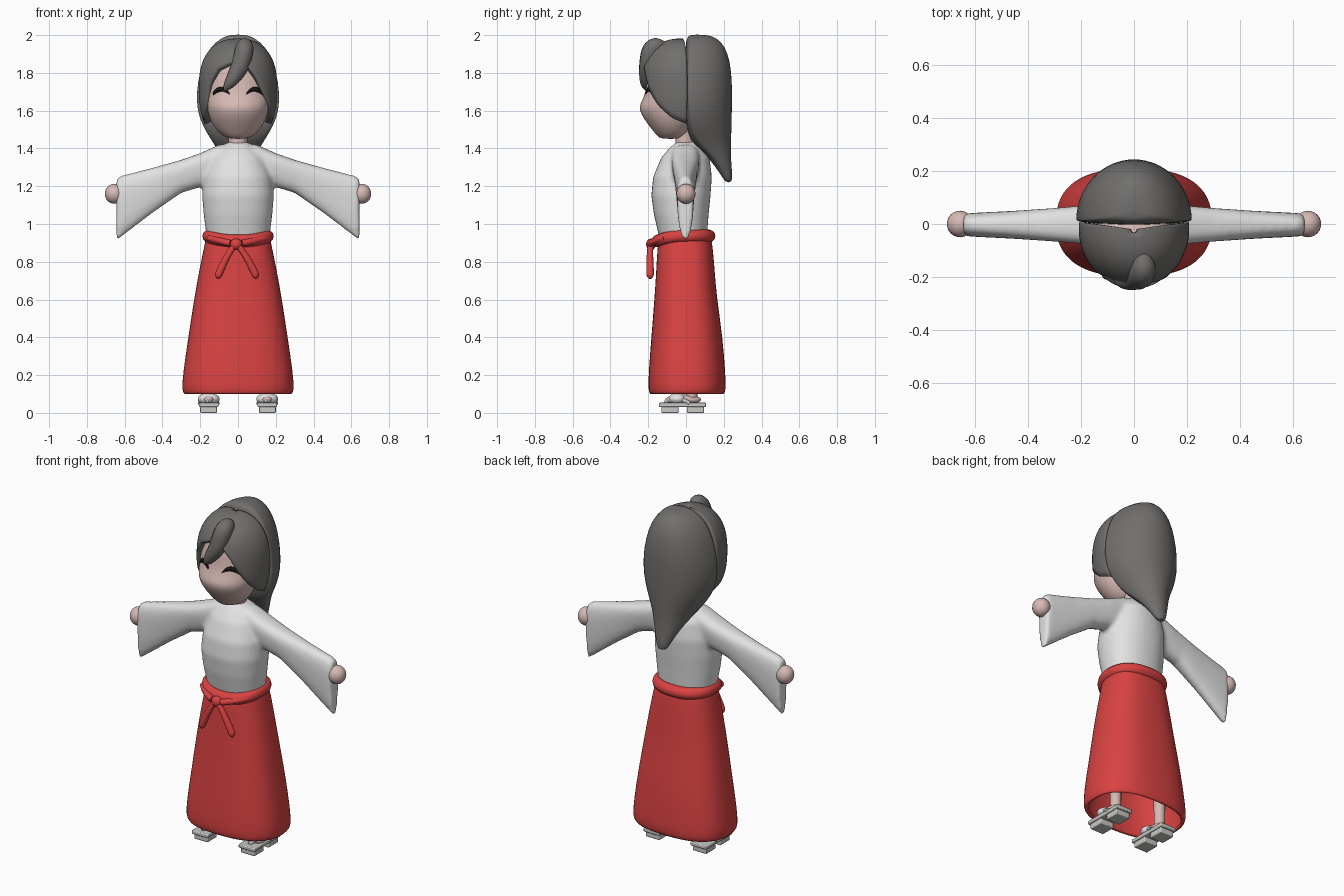
import bpy, bmesh, math
from mathutils import Vector

if "Cube" in bpy.data.objects:
    bpy.data.objects.remove(bpy.data.objects["Cube"])


def material(name, r, g, b):
    m = bpy.data.materials.new(name)
    m.diffuse_color = (r, g, b, 1)
    m.use_nodes = True
    m.node_tree.nodes["Principled BSDF"].inputs["Base Color"].default_value = m.diffuse_color
    return m


HAIR = material("grey hair", 0.165, 0.16, 0.152)
SKIN = material("skin", 0.68, 0.49, 0.46)
WHITE = material("white cloth", 0.76, 0.76, 0.76)
RED = material("red cloth", 0.70, 0.055, 0.055)
SOLE = material("sandal grey", 0.58, 0.58, 0.57)
BLACK = material("black", 0.008, 0.008, 0.008)


def finish(ob, mat, angle=50):
    ob.data.materials.append(mat)
    bpy.ops.object.select_all(action='DESELECT')
    ob.select_set(True)
    bpy.context.view_layer.objects.active = ob
    bpy.ops.object.shade_smooth_by_angle(angle=math.radians(angle))
    return ob


def from_bmesh(name, bm, mat, angle=50):
    bmesh.ops.recalc_face_normals(bm, faces=bm.faces[:])
    me = bpy.data.meshes.new(name)
    bm.to_mesh(me)
    bm.free()
    ob = bpy.data.objects.new(name, me)
    bpy.context.collection.objects.link(ob)
    return finish(ob, mat, angle)


def add_loft(bm, rings, caps=True):
    rows = [[bm.verts.new(p) for p in r] for r in rings]
    n = len(rows[0])
    for a, b in zip(rows, rows[1:]):
        for i in range(n):
            bm.faces.new((a[i], a[(i + 1) % n], b[(i + 1) % n], b[i]))
    if caps:
        bm.faces.new(rows[0])
        bm.faces.new(rows[-1])


def spow(v, e):
    return math.copysign(abs(v) ** e, v)


def ring(z, rx, front, back, mid=None, e=2.0, n=32):
    """Horizontal rounded section with separate front and back depth."""
    mid = (front + back) / 2 if mid is None else mid
    pts = []
    for i in range(n):
        a = 2 * math.pi * i / n
        c, s = spow(math.cos(a), 2 / e), spow(math.sin(a), 2 / e)
        pts.append((rx * c, mid + s * (back - mid if s > 0 else mid - front), z))
    return pts


def loft(name, rings, mat, caps=True, subsurf=1):
    bm = bmesh.new()
    add_loft(bm, rings, caps)
    ob = from_bmesh(name, bm, mat, 80)
    if subsurf:
        ob.modifiers.new("smooth", 'SUBSURF').levels = subsurf
    return ob


def tube(name, pts, mat, closed=False, kind='NURBS'):
    """Round tube through points (x, y, z, radius)."""
    cu = bpy.data.curves.new(name, 'CURVE')
    cu.dimensions, cu.bevel_depth, cu.bevel_resolution = '3D', 1.0, 4
    cu.use_fill_caps, cu.resolution_u = True, 6
    sp = cu.splines.new(kind)
    sp.points.add(len(pts) - 1)
    for p, (x, y, z, r) in zip(sp.points, pts):
        p.co, p.radius = (x, y, z, 1), r
    sp.use_cyclic_u, sp.use_endpoint_u, sp.order_u = closed, True, 3
    ob = bpy.data.objects.new(name, cu)
    bpy.context.collection.objects.link(ob)
    bpy.ops.object.select_all(action='DESELECT')
    ob.select_set(True)
    bpy.context.view_layer.objects.active = ob
    bpy.ops.object.convert(target='MESH')
    return finish(bpy.context.view_layer.objects.active, mat, 80)


def ball(name, loc, r, mat):
    bm = bmesh.new()
    bmesh.ops.create_uvsphere(bm, u_segments=24, v_segments=16, radius=1)
    bmesh.ops.scale(bm, vec=r, verts=bm.verts)
    bmesh.ops.translate(bm, vec=loc, verts=bm.verts)
    return from_bmesh(name, bm, mat)


def box(name, loc, size, mat):
    bm = bmesh.new()
    bmesh.ops.create_cube(bm, size=1)
    bmesh.ops.scale(bm, vec=size, verts=bm.verts)
    bmesh.ops.translate(bm, vec=loc, verts=bm.verts)
    ob = from_bmesh(name, bm, mat, 30)
    b = ob.modifiers.new("bevel", 'BEVEL')
    b.width, b.segments = 0.005, 2


# Head and neck
head = loft("head", [ring(*r) for r in (
    (1.450, .045, -.135, -.03), (1.468, .085, -.155, .00), (1.51, .125, -.188, .03),
    (1.56, .15, -.226, .05), (1.605, .162, -.248, .06), (1.635, .167, -.244, .06),
    (1.68, .17, -.218, .06), (1.75, .172, -.206, .07), (1.85, .16, -.2, .07),
    (1.92, .09, -.13, .05))], SKIN)
loft("neck", [ring(z, .05, -.055, .045) for z in (1.38, 1.5)], SKIN, subsurf=0)

# Robe: body and wide sleeves fused into one smooth skin
bm = bmesh.new()
add_loft(bm, [ring(*r, e=2.2) for r in (
    (.92, .165, -.14, .11), (1.05, .182, -.17, .12), (1.15, .19, -.184, .13),
    (1.25, .182, -.174, .137), (1.35, .145, -.132, .125), (1.40, .1, -.09, .09),
    (1.435, .05, -.05, .06))])
half = [(.1, 1.42, 1.2, .085), (.2, 1.375, 1.195, .082), (.3, 1.34, 1.165, .072),
        (.45, 1.298, 1.06, .06), (.62, 1.255, .93, .05), (.643, 1.24, .912, .045)]
rings = []
for x, top, bot, ry in [(-h[0], *h[1:]) for h in reversed(half)] + half:
    row = []
    for i in range(32):
        a = 2 * math.pi * i / 32
        c, s = spow(math.cos(a), .75), spow(math.sin(a), .75)
        row.append((x, -.003 + ry * c * (.85 + .15 * s), (top + bot) / 2 + (top - bot) / 2 * s))
    rings.append(row)
add_loft(bm, rings)
robe = from_bmesh("robe", bm, WHITE)
rm = robe.modifiers.new("fuse", 'REMESH')
rm.mode, rm.voxel_size, rm.use_smooth_shade = 'VOXEL', 0.011, True
sm = robe.modifiers.new("relax", 'SMOOTH')
sm.factor, sm.iterations = 0.5, 8

# Skirt, open below
skirt = loft("skirt", [ring(*r, e=2.5) for r in (
    (.10, .285, -.19, .2), (.115, .298, -.2, .212), (.2, .294, -.2, .21), (.4, .264, -.184, .195),
    (.6, .234, -.168, .165), (.75, .207, -.158, .152), (.88, .18, -.152, .143),
    (.95, .165, -.14, .128))], RED, caps=False)
so = skirt.modifiers.new("thickness", 'SOLIDIFY')
so.thickness, so.offset = 0.018, -1

# Belt dipping at the front, with knot and hanging tails
belt = []
for i in range(40):
    a = 2 * math.pi * i / 40
    c, s = spow(math.cos(a), .85), spow(math.sin(a), .85)
    belt.append((.155 * c, -.013 + .135 * s, .936 - .026 * max(0, -s) ** 2, .034))
tube("belt", belt, RED, closed=True)
ball("knot", (-.01, -.185, .893), (.032, .026, .03), RED)
for s in (1, -1):
    tube("bow_loop", [(s * .15 - .005, -.11, .925, .016), (s * .1 - .005, -.165, .912, .018),
                      (s * .03 - .01, -.188, .897, .018)], RED)
    tube("bow_tail", [(-.01, -.187, .9, .015), (s * .045 - .008, -.192, .84, .017),
                      (s * .095 - .005, -.19, .74, .021), (s * .1 - .005, -.19, .72, .018),
                      (s * .102 - .005, -.19, .71, .006)], RED)

# Front hair: domed shell trimmed along a hairline (azimuth degrees, height)
HAIRLINE = [(-97, 1.53), (-75, 1.56), (-58, 1.62), (-48, 1.74), (-33, 1.82), (-10, 1.855),
            (14, 1.84), (30, 1.77), (40, 1.70), (55, 1.625), (75, 1.56), (97, 1.53)]


def hairline(d):
    for (a, za), (b, zb) in zip(HAIRLINE, HAIRLINE[1:]):
        if d <= b:
            return za + (zb - za) * (d - a) / (b - a)
    return HAIRLINE[-1][1]


bm = bmesh.new()
rows = []
for i in range(49):
    d = -97 + 194 * i / 48
    p = math.radians(d)
    low = (hairline(d) - 1.72) / (.26 if hairline(d) > 1.72 else .3)
    t0 = math.asin(spow(low, 1.2))
    row = []
    for j in range(17):
        t = math.radians(88) + (t0 - math.radians(88)) * j / 16
        k, h = math.cos(t) ** (1 / 1.2), spow(math.sin(t), 1 / 1.2)
        row.append(bm.verts.new((.208 * k * math.sin(p), -.02 - .222 * k * math.cos(p),
                                 1.72 + h * (.262 if h > 0 else .3))))
    rows.append(row)
for a, b in zip(rows, rows[1:]):
    for j in range(16):
        bm.faces.new((a[j], a[j + 1], b[j + 1], b[j]))
front = from_bmesh("front_hair", bm, HAIR, 80)
for f in front.data.polygons:
    if f.normal.dot(f.center - Vector((0, -.02, 1.7))) < 0:
        f.flip()
so = front.modifiers.new("thickness", 'SOLIDIFY')
so.thickness, so.offset = 0.032, -1

# Long back hair, tapering to a tip
loft("back_hair", [ring(*r) for r in (
    (2.003, .04, .02, .11, .04), (1.985, .09, .004, .165, .03), (1.94, .145, -.003, .208, .02),
    (1.86, .188, -.003, .235, .015), (1.75, .215, -.003, .245, .015), (1.65, .222, -.002, .245, .015),
    (1.56, .207, 0, .243, .02), (1.48, .165, .006, .241, .04), (1.42, .125, .04, .238, .08),
    (1.36, .09, .11, .238, .15), (1.30, .06, .158, .242, .19), (1.25, .04, .19, .245, .215),
    (1.22, .022, .21, .242, .225))], HAIR)

# Loose lock over the forehead
tube("forelock", [(.035, -.105, 1.945, .012), (.035, -.13, 1.945, .04), (.035, -.185, 1.935, .05),
                  (.015, -.2, 1.84, .05), (-.025, -.212, 1.77, .038), (-.06, -.212, 1.725, .022),
                  (-.075, -.208, 1.705, .004)], HAIR)

# Closed smiling eyes laid on the face
bpy.context.view_layer.update()
for s in (1, -1):
    bm = bmesh.new()
    prev = None
    for i in range(13):
        t = -1 + i / 6
        z = 1.714 - .024 * t * t
        w = .004 + .008 * (1 - t * t) + .003 * max(t, 0)
        pair = []
        for dz in (w, -w):
            x = s * (.088 + .043 * t)
            hit, loc, _, _ = head.ray_cast((x, -1, z + dz), (0, 1, 0))
            pair.append(bm.verts.new((x, (loc.y if hit else -.19) - .003, z + dz)))
        if prev:
            bm.faces.new((prev[0], prev[1], pair[1], pair[0]))
        prev = pair
    eye = from_bmesh("eye", bm, BLACK)
    so = eye.modifiers.new("thickness", 'SOLIDIFY')
    so.thickness, so.offset = 0.006, 0

# Hands, legs, feet and sandals
for s in (1, -1):
    x = s * .155
    ball("hand", (s * .655, 0, 1.16), (.05, .05, .053), SKIN)
    tube("leg", [(x, .03, .06, .03), (x, .03, .2, .032), (x, .02, .4, .04)], SKIN, kind='POLY')
    ball("foot", (x, -.015, .07), (.04, .095, .027), SKIN)
    ball("foot_wrap", (x, -.045, .073), (.058, .048, .032), WHITE)
    box("sandal_top", (x, -.018, .043), (.105, .25, .022), SOLE)
    for y in (-.085, .05):
        box("sandal_tooth", (x, y, .017), (.09, .09, .034), SOLE)
    for e in (1, -1):
        tube("sandal_strap", [(x, -.11, .055, .009), (x + e * .03, -.06, .098, .011),
                              (x + e * .048, .02, .05, .01)], SOLE)
